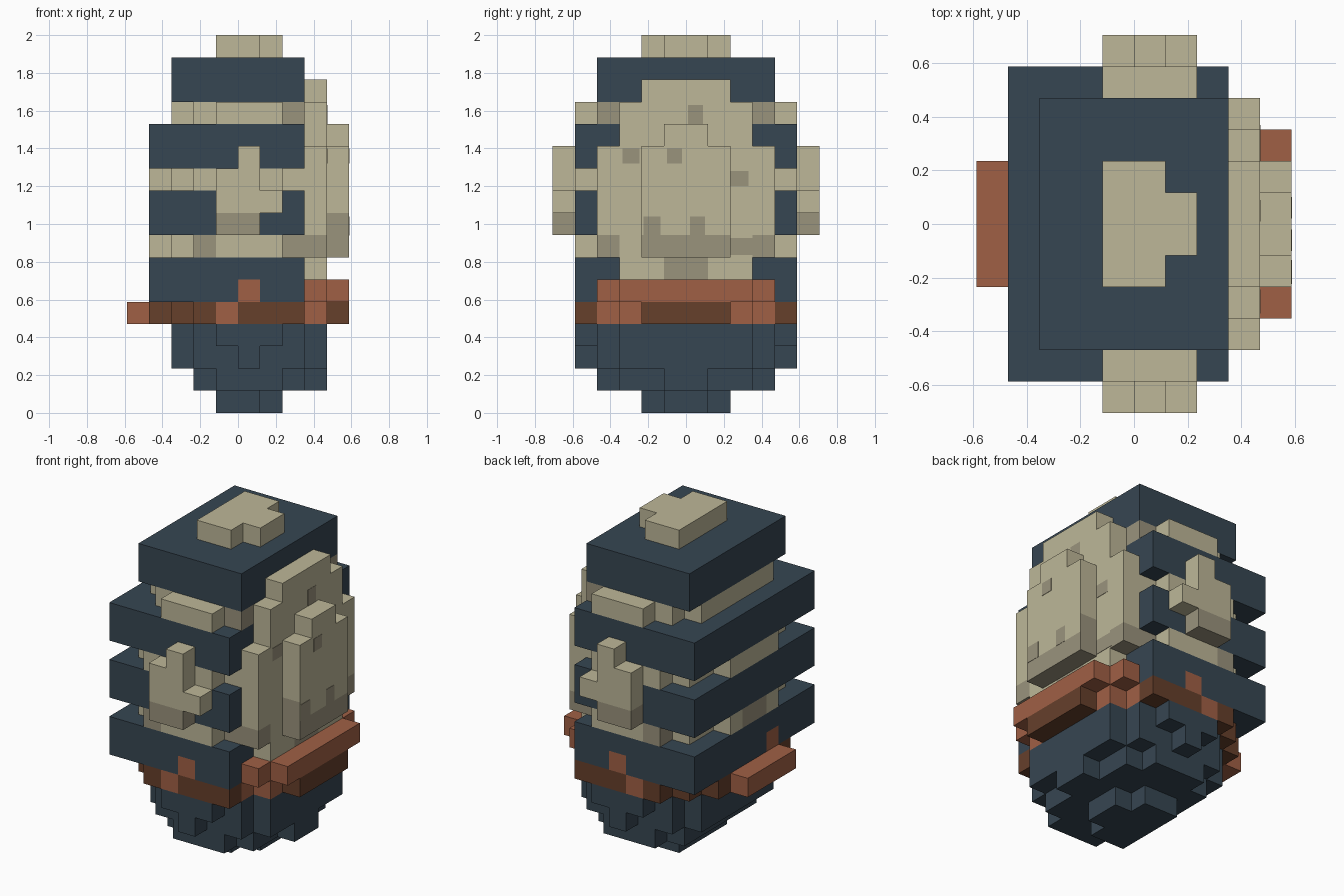
import bpy, bmesh
from mathutils import Vector

cube = bpy.data.objects.get("Cube")
if cube:
    bpy.data.objects.remove(cube, do_unlink=True)

U = 2 / 17  # edge of one building block


def material(name, rgb):
    m = bpy.data.materials.new(name)
    m.use_nodes = True
    m.diffuse_color = (*rgb, 1)
    m.node_tree.nodes["Principled BSDF"].inputs["Base Color"].default_value = (*rgb, 1)
    return m


MATS = [material("navy", (0.037, 0.061, 0.084)),
        material("sand", (0.509, 0.474, 0.314)),
        material("dark sand", (0.323, 0.292, 0.204)),
        material("rust", (0.352, 0.117, 0.06)),
        material("brown", (0.133, 0.05, 0.024))]
NAVY, SAND, DARK, RUST, BROWN = range(5)

solid = {}  # block cell -> part name
parts = {}  # part name -> colour rule


def part(name, rule, *slabs):
    """Each slab is (z0, z1, rows); a row (h, x0, x1) fills |y| < h."""
    parts[name] = rule
    for z0, z1, rows in slabs:
        for h, x0, x1 in rows:
            for z in range(z0, z1):
                for x in range(x0, x1):
                    for y in range(-h, h):
                        solid.setdefault((x, y, z), name)


def row(y):
    return y if y >= 0 else -1 - y


# Colour rules: block position and face normal to material
def belt_colour(x, y, z, n):
    m = row(y)
    return RUST if z == 5 or x in (-5, -1) or (x >= 3 and m >= 2) or (x >= 1 and m == 3) else BROWN


def band_colour(x, y, z, n):
    front_tab = x == 0 and n[1] != 0
    side_tab = y == -2 and n[0] < 0
    return RUST if z == 5 and (front_tab or side_tab) else NAVY


def core_colour(x, y, z, n):
    if z == 7:
        return DARK if x in (-4, -2) and row(y) != 1 or x == 2 else SAND
    return DARK if z == 13 and x == 2 and row(y) == 3 else SAND


def plate_colour(x, y, z, n):
    if x == 4:
        return DARK if z == 7 or (z == 8 and n[1] != 0) else SAND
    return DARK if (z == 7 and row(y) == 3) or (z == 6 and row(y) == 0) else SAND


def navy(*a):
    return NAVY


def sand(*a):
    return SAND


# Stepped foot
part("foot", navy,
     (0, 1, [(2, -1, 1), (1, -1, 2)]),
     (1, 2, [(4, -1, 2), (3, -2, 3), (1, -2, 4)]),
     (2, 3, [(5, 0, 1), (4, -2, 3), (3, -3, 4)]),
     (3, 4, [(5, -1, 2), (4, -2, 3), (3, -3, 4)]))

# Belt with raised buckle
part("belt", belt_colour,
     (4, 5, [(5, -2, 3), (4, -3, 3), (3, -4, 4), (2, -5, 5)]),
     (5, 6, [(4, 3, 4), (3, 3, 5)]))

# Square bands around the body
for name, z in (("lower_band", 5), ("middle_band", 8), ("upper_band", 11)):
    part(name, band_colour, (z, z + 2, [(5, -4, 3)]))
part("lid", navy, (14, 16, [(4, -3, 3)]))

# Rounded core showing between the bands
round_rows = [(5, -2, 2), (4, -3, 3), (2, -4, 3)]
part("core", core_colour,
     (7, 8, round_rows), (10, 11, round_rows),
     (13, 14, [(5, -1, 2), (4, -2, 3), (3, -3, 3)]))

# Top cap
part("cap", sand, (16, 17, [(2, -1, 1), (1, 1, 2)]))

# Layered shield on the side
part("shield", plate_colour,
     (6, 7, [(3, 3, 4)]), (7, 12, [(4, 3, 4), (2, 4, 5)]),
     (12, 13, [(3, 3, 4), (1, 4, 5)]), (13, 14, [(3, 3, 4)]), (14, 15, [(2, 3, 4)]))

# Matching badges on the front and the back
parts["badges"] = lambda x, y, z, n: DARK if z == 8 else SAND
for y in (-6, 5):
    for x, z0, z1 in ((-1, 8, 11), (0, 8, 12), (1, 9, 10)):
        for z in range(z0, z1):
            solid[x, y, z] = "badges"

# Turn the exposed sides of the blocks into clean meshes
DIRS = [(a, s) for a in range(3) for s in (-1, 1)]


def add_mesh(name, bm, slots=MATS):
    me = bpy.data.meshes.new(name)
    bm.to_mesh(me)
    bm.free()
    for m in slots:
        me.materials.append(m)
    ob = bpy.data.objects.new(name, me)
    bpy.context.collection.objects.link(ob)
    return ob


for name, rule in parts.items():
    bm = bmesh.new()
    for cell in [c for c, p in solid.items() if p == name]:
        for axis, s in DIRS:
            n = Vector((0, 0, 0))
            n[axis] = s
            if tuple(int(c + d) for c, d in zip(cell, n)) in solid:
                continue
            u, v = Vector((0, 0, 0)), Vector((0, 0, 0))
            u[(axis + 1) % 3] = v[(axis + 2) % 3] = 0.5
            if s < 0:
                u, v = v, u
            mid = Vector(cell) + Vector((0.5, 0.5, 0.5)) + n / 2
            f = bm.faces.new([bm.verts.new((mid + p) * U)
                              for p in (-u - v, u - v, u + v, v - u)])
            f.material_index = rule(*cell, n)
    bmesh.ops.remove_doubles(bm, verts=bm.verts, dist=0.001)
    bmesh.ops.dissolve_limit(bm, angle_limit=0.01, verts=bm.verts, edges=bm.edges,
                             delimit={"MATERIAL"})
    add_mesh(name, bm)


# Thin worn spots on the shield: (layer x, y, z, width, height)
bm = bmesh.new()
for x, y, z, w, h in ((4, -0.29, 1.36, 0.09, 0.08), (5, -0.06, 1.36, 0.08, 0.08),
                      (4, 0.28, 1.24, 0.1, 0.08), (4, 0.05, 1.58, 0.08, 0.1),
                      (5, -0.18, 0.99, 0.09, 0.1), (5, 0.06, 0.99, 0.08, 0.1),
                      (4, 0.3, 0.88, 0.14, 0.09)):
    cube = bmesh.ops.create_cube(bm, size=1)["verts"]
    bmesh.ops.scale(bm, vec=(0.004, w, h), verts=cube)
    bmesh.ops.translate(bm, vec=(x * U, y, z), verts=cube)
add_mesh("shield_spots", bm, [MATS[DARK]])
